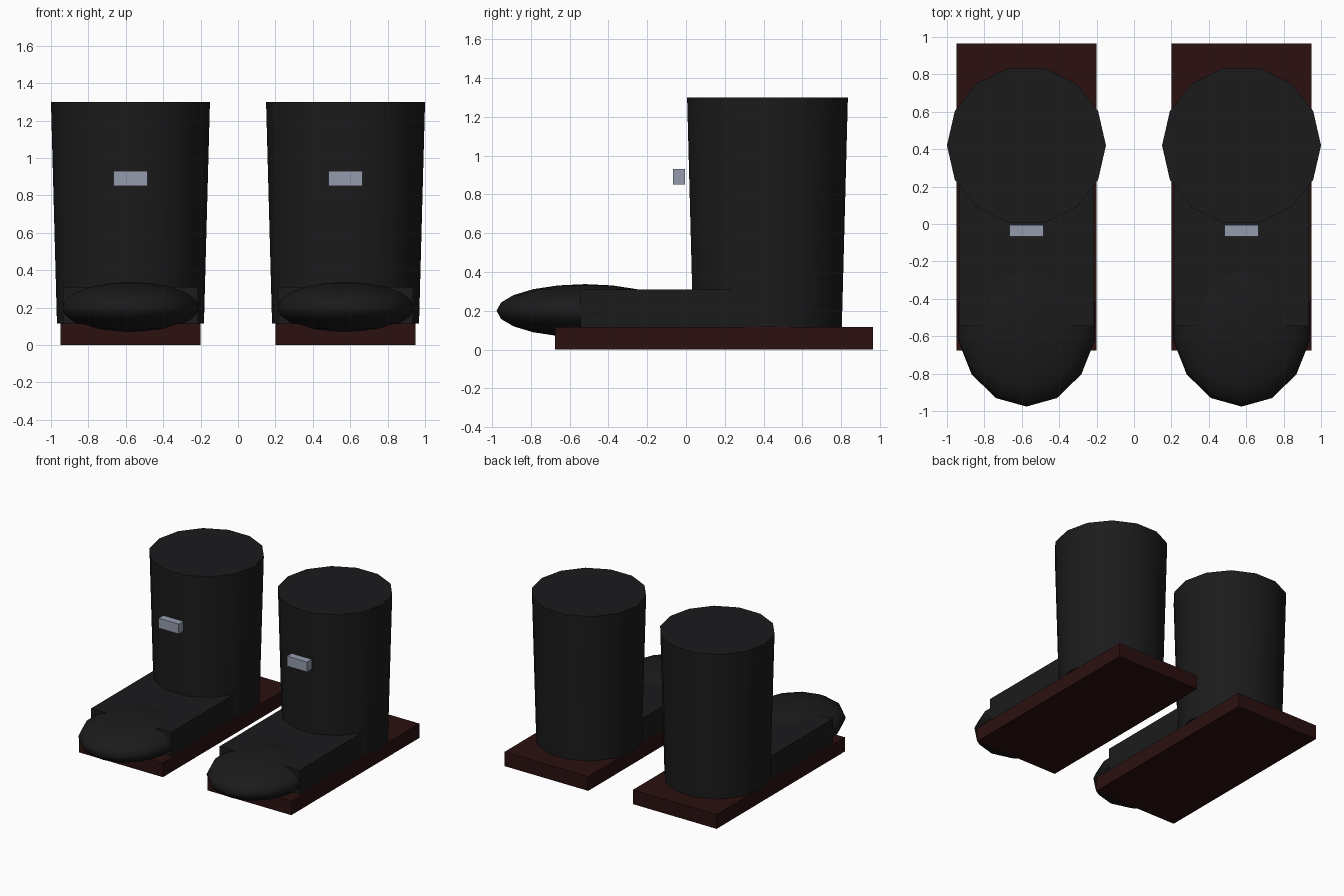
import bpy, math

if "Cube" in bpy.data.objects:
    bpy.data.objects.remove(bpy.data.objects["Cube"])


def material(name, rgb):
    m = bpy.data.materials.new(name)
    m.diffuse_color = (*rgb, 1)
    m.use_nodes = True
    m.node_tree.nodes["Principled BSDF"].inputs["Base Color"].default_value = m.diffuse_color
    return m


LEATHER = material("black_leather", (0.011, 0.011, 0.012))
RUBBER = material("dark_red_sole", (0.024, 0.005, 0.005))
METAL = material("buckle_metal", (0.30, 0.33, 0.42))


def finish(name, mat):
    ob = bpy.context.object
    ob.name = ob.data.name = name
    ob.data.materials.append(mat)
    return ob


def box(name, lo, hi, mat):
    bpy.ops.mesh.primitive_cube_add(size=1, location=[(a + b) / 2 for a, b in zip(lo, hi)])
    bpy.context.object.scale = [b - a for a, b in zip(lo, hi)]
    bpy.ops.object.transform_apply(location=False, rotation=False, scale=True)
    return finish(name, mat)


for side, x in (("left", 0.575), ("right", -0.575)):
    # flat sole slab
    box(f"{side}_sole", (x - 0.375, -0.675, 0), (x + 0.375, 0.965, 0.115), RUBBER)

    # foot block
    box(f"{side}_foot", (x - 0.36, -0.545, 0.115), (x + 0.36, 0.25, 0.31), LEATHER)

    # rounded toe cap, a flattened ball
    bpy.ops.mesh.primitive_uv_sphere_add(segments=14, ring_count=10, radius=1, location=(x, -0.52, 0.2))
    bpy.context.object.scale = (0.375, 0.456, 0.137)
    bpy.ops.object.transform_apply(location=False, rotation=False, scale=True)
    bpy.ops.object.shade_smooth()
    finish(f"{side}_toe_cap", LEATHER)

    # tapered shaft, 14 sides with corners on +x and -x
    bpy.ops.mesh.primitive_cone_add(vertices=14, radius1=0.393, radius2=0.425, depth=1.185,
                                    location=(x, 0.42, 0.7075), rotation=(0, 0, math.pi / 2))
    bpy.ops.object.transform_apply(location=False, rotation=True, scale=False)
    bpy.ops.object.shade_smooth_by_angle(angle=math.radians(30))
    finish(f"{side}_shaft", LEATHER)

    # buckle in front of the shaft
    box(f"{side}_buckle", (x - 0.09, -0.066, 0.85), (x + 0.09, -0.005, 0.93), METAL)
